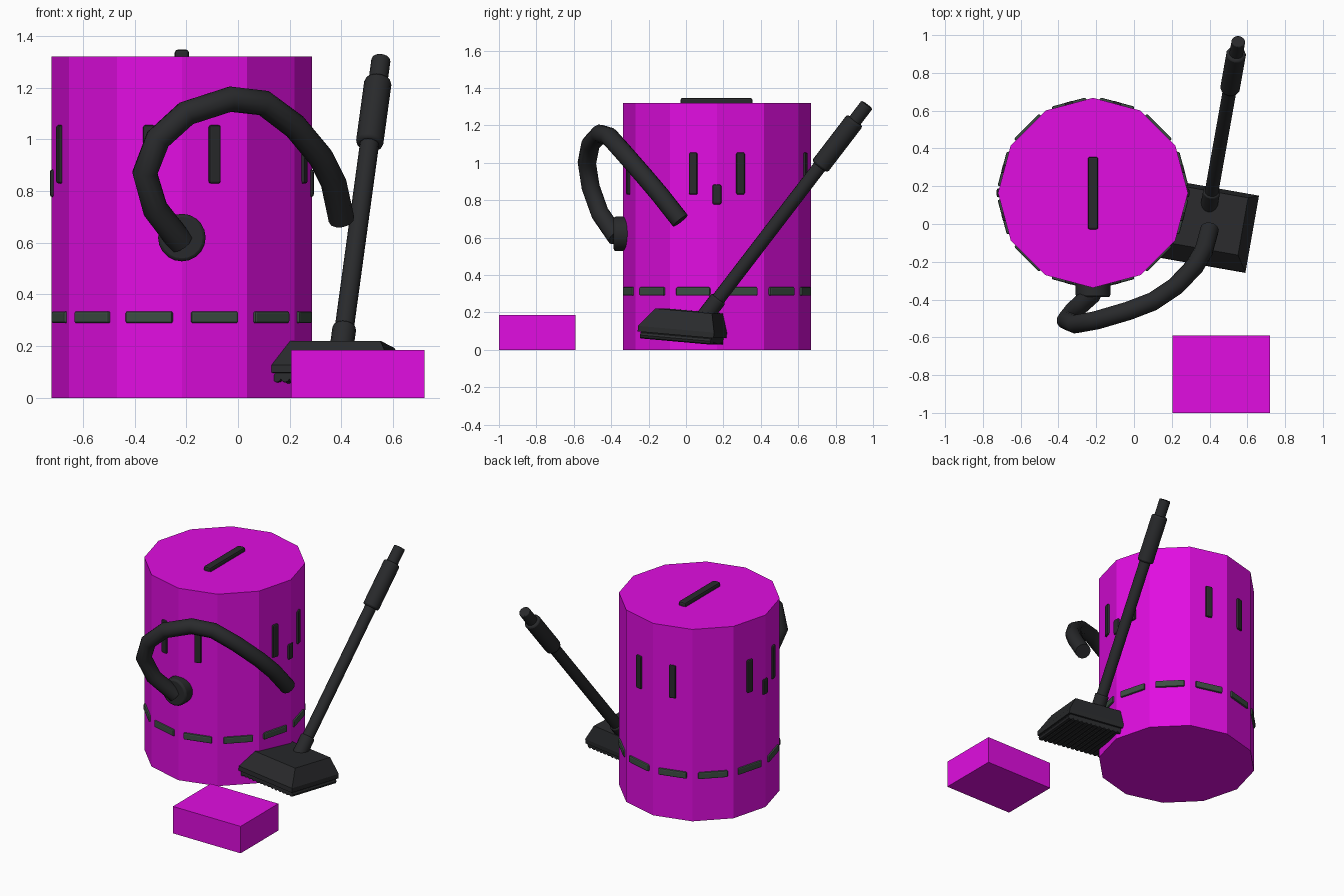
import bpy, math
from math import sin, cos, pi, radians
from mathutils import Vector, Matrix

if "Cube" in bpy.data.objects:
    bpy.data.objects.remove(bpy.data.objects["Cube"])

def material(name, rgb):
    m = bpy.data.materials.new(name)
    m.diffuse_color = (*rgb, 1)
    m.use_nodes = True
    m.node_tree.nodes["Principled BSDF"].inputs["Base Color"].default_value = m.diffuse_color
    return m

MAGENTA = material("magenta", (0.75, 0.004, 0.75))
DARK = material("dark_plastic", (0.022, 0.023, 0.025))
GREEN = material("grey_green", (0.045, 0.075, 0.055))

def finish(name, mat, bevel=0, smooth=False):
    o = bpy.context.object
    o.name = name
    o.data.materials.append(mat)
    if bevel:
        b = o.modifiers.new("bevel", 'BEVEL')
        b.width, b.segments = bevel, 2
    if smooth:
        bpy.ops.object.shade_smooth_by_angle(angle=radians(40))
    return o

def box(name, loc, size, mat, yaw=0, bevel=0):
    bpy.ops.mesh.primitive_cube_add(size=1, location=loc, rotation=(0, 0, yaw))
    o = bpy.context.object
    o.data.transform(Matrix.Diagonal((*size, 1)))
    return finish(name, mat, bevel)

def rod(name, a, b, r, mat, sides=14, bevel=0, r2=None):
    a, b = Vector(a), Vector(b)
    d = b - a
    bpy.ops.mesh.primitive_cone_add(vertices=sides, radius1=r, radius2=r2 or r,
        depth=d.length, location=(a + b) / 2,
        rotation=d.to_track_quat('Z', 'Y').to_euler())
    return finish(name, mat, bevel, True)

# twelve-sided canister
CX, CY, R, H = -0.217, 0.165, 0.503, 1.32
bpy.ops.mesh.primitive_cylinder_add(vertices=12, radius=R, depth=H,
    location=(CX, CY, H / 2), rotation=(0, 0, pi / 2))
finish("canister", MAGENTA)
APOTHEM = R * cos(pi / 12)

def on_wall(name, angle, dist, z, size, mat, bevel):
    loc = (CX + dist * cos(angle), CY + dist * sin(angle), z)
    box(name, loc, size, mat, angle, bevel)

# band dashes on every face, vents in pairs around each axis
for i in range(12):
    a = radians(15 + 30 * i)
    on_wall("band_dash", a, APOTHEM, 0.312, (0.024, 0.188, 0.046), GREEN, 0.008)
    if i % 3 != 1:
        on_wall("vent_slot", a, APOTHEM, 0.942, (0.026, 0.046, 0.225), DARK, 0.008)

# side clips and lid handle
for a in (0, pi):
    on_wall("side_clip", a, R - 0.008, 0.83, (0.03, 0.048, 0.107), DARK, 0.01)
box("lid_handle", (CX, 0.163, 1.325), (0.055, 0.385, 0.044), DARK, 0, 0.012)

# hose socket and hose
rod("hose_socket", (CX, -0.29, 0.62), (CX, -0.387, 0.62), 0.092, DARK, 20, 0.012)
path = [(-0.22, -0.37, 0.60), (-0.32, -0.46, 0.73), (-0.36, -0.51, 0.87),
        (-0.31, -0.53, 1.0), (-0.20, -0.51, 1.10), (-0.03, -0.46, 1.155),
        (0.10, -0.41, 1.14), (0.22, -0.33, 1.05), (0.32, -0.225, 0.93),
        (0.37, -0.14, 0.83), (0.40, -0.03, 0.69)]
cu = bpy.data.curves.new("hose", 'CURVE')
cu.dimensions = '3D'
cu.bevel_depth, cu.bevel_resolution, cu.use_fill_caps = 0.05, 4, True
sp = cu.splines.new('POLY')
sp.points.add(len(path) - 1)
for p, co in zip(sp.points, path):
    p.co = (*co, 1)
hose = bpy.data.objects.new("hose", cu)
bpy.context.collection.objects.link(hose)
bpy.ops.object.select_all(action='DESELECT')
hose.select_set(True)
bpy.context.view_layer.objects.active = hose
bpy.ops.object.convert(target='MESH')
finish("hose", DARK, 0, True)

# wand: tube, grip and joint along one line
base, tip = Vector((0.40, 0.11, 0.19)), Vector((0.553, 0.968, 1.31))
def along(t):
    return base.lerp(tip, t)
rod("wand_tube", along(0), along(1), 0.037, DARK, bevel=0.006)
rod("wand_grip", along(0.705), along(0.925), 0.053, DARK, bevel=0.012)
rod("wand_joint", along(-0.04), along(0.075), 0.046, DARK, bevel=0.008)

# floor head: sloped shell with a low lip, turned and tilted
pose = (Matrix.Translation((0.395, -0.015, 0.08)) @ Matrix.Rotation(radians(-10), 4, 'Z')
        @ Matrix.Rotation(radians(-5), 4, 'X'))
W, D = 0.234, 0.207
rings = [(W, -D, D, 0), (W, -D, D, 0.03), (W - 0.055, -D + 0.075, D - 0.03, 0.13)]
verts = [(x, y, z) for w, y0, y1, z in rings
         for x, y in ((-w, y0), (w, y0), (w, y1), (-w, y1))]
faces = [(3, 2, 1, 0), (8, 9, 10, 11)]
for k in (0, 4):
    faces += [(k + i, k + (i + 1) % 4, k + 4 + (i + 1) % 4, k + 4 + i) for i in range(4)]
me = bpy.data.meshes.new("floor_head")
me.from_pydata(verts, [], faces)
head = bpy.data.objects.new("floor_head", me)
bpy.context.collection.objects.link(head)
head.matrix_world = pose
me.materials.append(DARK)

# ribbed sole beneath the head
for i in range(14):
    x = -0.215 + 0.43 * i / 13
    rod("sole_rib", pose @ Vector((x, -D + 0.015, -0.018)),
        pose @ Vector((x, D - 0.015, -0.018)), 0.018, DARK, 8)
sole = box("sole_plate", (0, 0, 0), (0.44, 2 * D - 0.03, 0.02), DARK)
sole.matrix_world = pose @ Matrix.Translation((0, 0, -0.01))

# loose block on the floor
box("floor_block", (0.4625, -0.795, 0.0925), (0.515, 0.41, 0.185), MAGENTA)
